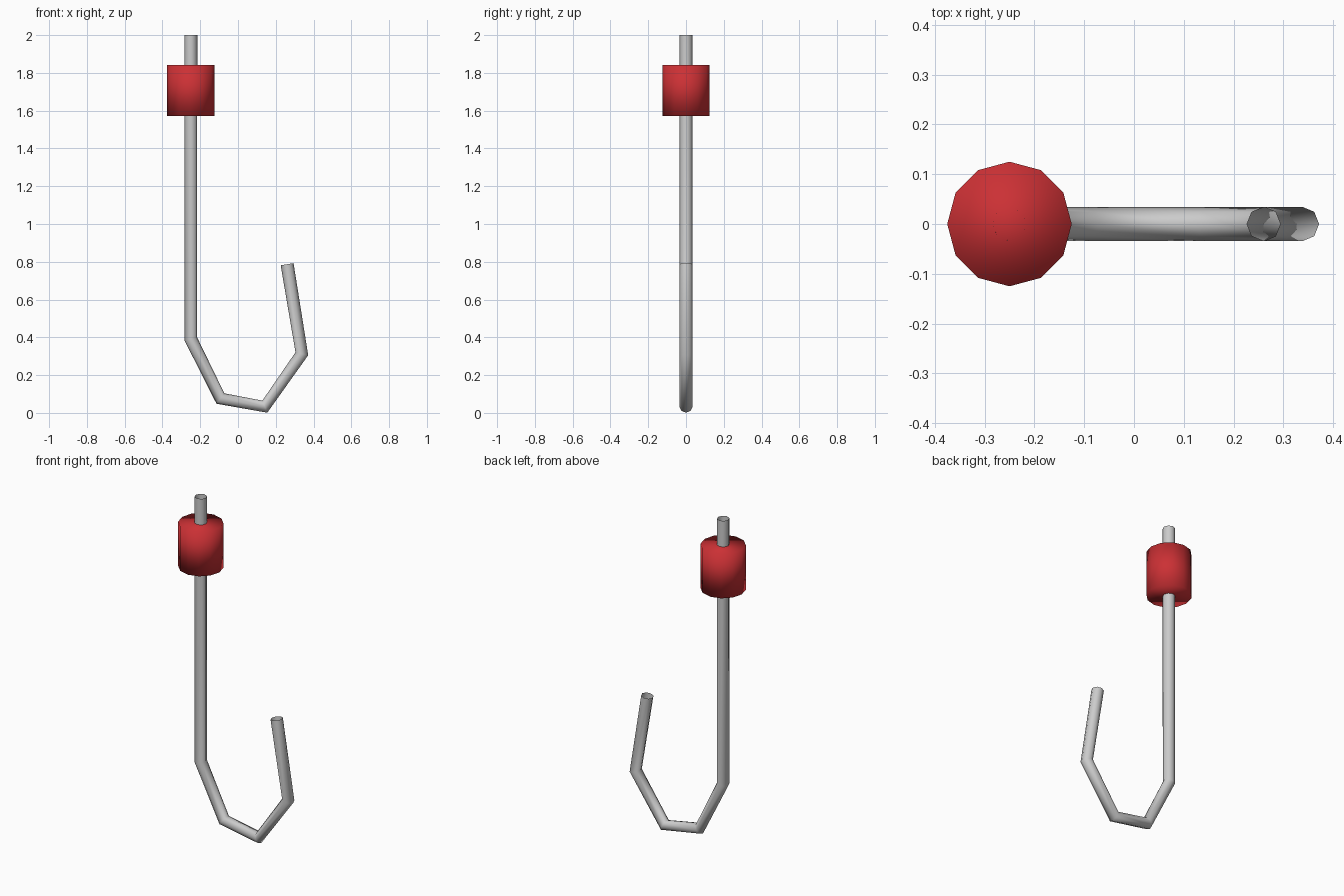
import bpy, bmesh, math
from mathutils import Vector

if "Cube" in bpy.data.objects:
    bpy.data.objects.remove(bpy.data.objects["Cube"])

SIDES, RADIUS = 8, 0.0345


def finish(bm, name, cap_smooth=True):
    mesh = bpy.data.meshes.new(name)
    bm.normal_update()
    for f in bm.faces:
        f.smooth = True
    bm.to_mesh(mesh)
    bm.free()
    obj = bpy.data.objects.new(name, mesh)
    bpy.context.collection.objects.link(obj)
    return obj


# Hook: open-ended octagonal tube swept along the bent centre line
path = [Vector((x, 0, z)) for x, z in (
    (-0.25, 2.0), (-0.25, 0.392), (-0.093, 0.076),
    (0.142, 0.033), (0.338, 0.313), (0.26, 0.787))]
bm = bmesh.new()
rings = []
for i, p in enumerate(path):
    tangent = Vector()
    if i > 0:
        tangent += (p - path[i - 1]).normalized()
    if i < len(path) - 1:
        tangent += (path[i + 1] - p).normalized()
    tangent.normalize()
    side = Vector((0, 1, 0))
    out = side.cross(tangent)
    rings.append([bm.verts.new(p + RADIUS * (math.cos(a) * out + math.sin(a) * side))
                  for a in (2 * math.pi * k / SIDES for k in range(SIDES))])
for a, b in zip(rings, rings[1:]):
    for k in range(SIDES):
        n = (k + 1) % SIDES
        bm.faces.new((a[k], a[n], b[n], b[k]))
bmesh.ops.recalc_face_normals(bm, faces=bm.faces)
finish(bm, "hook_rod")

# Red twelve-sided collar around the shank
bm = bmesh.new()
bmesh.ops.create_cone(bm, cap_ends=True, segments=12, radius1=0.125,
                      radius2=0.125, depth=0.27)
bmesh.ops.translate(bm, verts=bm.verts, vec=(-0.25, 0, 1.707))
collar = finish(bm, "collar")
red = bpy.data.materials.new("red")
red.diffuse_color = (0.6, 0.03, 0.035, 1)
red.use_nodes = True
red.node_tree.nodes["Principled BSDF"].inputs["Base Color"].default_value = red.diffuse_color
collar.data.materials.append(red)
